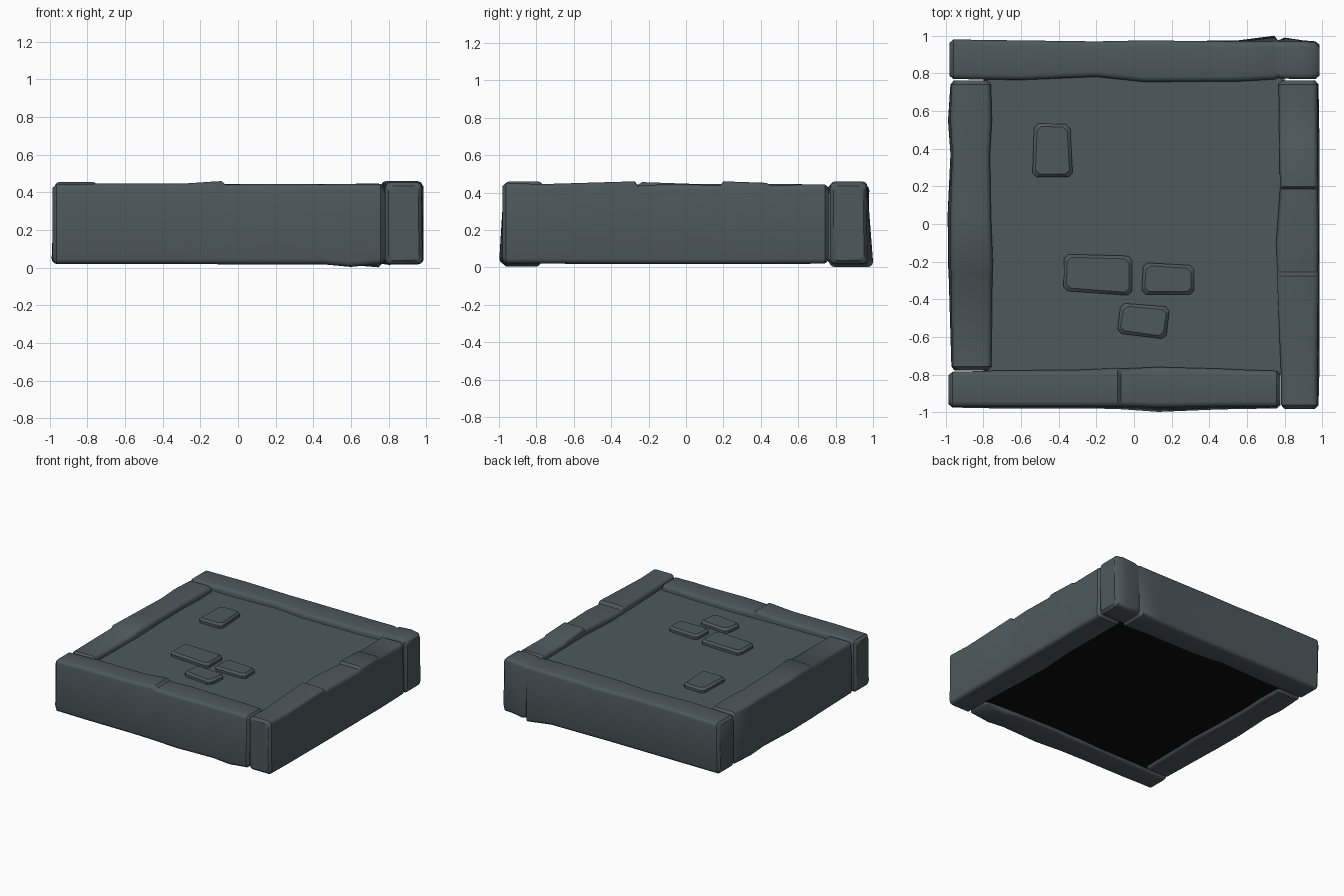
import bpy, bmesh, math
from mathutils import Vector


def material(name, rgb):
    m = bpy.data.materials.new(name)
    m.diffuse_color = (*rgb, 1)
    return m


STONE = material("slate stone", (0.075, 0.098, 0.106))
DARK = material("black underside", (0.004, 0.004, 0.004))


def finish(name, bm, angle=40):
    bmesh.ops.recalc_face_normals(bm, faces=bm.faces)
    me = bpy.data.meshes.new(name)
    bm.to_mesh(me)
    bm.free()
    ob = bpy.data.objects.new(name, me)
    bpy.context.collection.objects.link(ob)
    me.materials.append(STONE)
    bpy.ops.object.select_all(action='DESELECT')
    ob.select_set(True)
    bpy.context.view_layer.objects.active = ob
    bpy.ops.object.shade_smooth_by_angle(angle=math.radians(angle))
    return ob


def section(inner, otop, olow, top, bot, r, shrink=0.0):
    """Rounded cross-section of a kerb stone, as (across, height) points."""
    corners = [(inner + shrink, bot + shrink, 180), (olow - shrink, bot + shrink, 270),
               (otop - shrink, top - shrink, 0), (inner + shrink, top - shrink, 90)]
    pts = []
    for u, z, a0 in corners:
        cu = u + r if a0 in (180, 90) else u - r
        cz = z + r if a0 in (180, 270) else z - r
        for k in range(4):
            a = math.radians(a0 + 30 * k)
            pts.append((cu + r * math.cos(a), cz + r * math.sin(a)))
    return pts


def kerb(name, place, stations):
    """Loft sections: (along, inner, outer top, outer low, top, bottom)."""
    bm = bmesh.new()
    first, last = stations[0], stations[-1]
    loops = [(first[0], section(*first[1:], 0.025, 0.018))]
    loops += [(s[0] + (0.02 if s is first else -0.02 if s is last else 0),
               section(*s[1:], 0.028)) for s in stations]
    loops.append((last[0], section(*last[1:], 0.025, 0.018)))
    rings = [[bm.verts.new(place(s, u, z)) for u, z in pts] for s, pts in loops]
    for a, b in zip(rings, rings[1:]):
        for i in range(len(a)):
            j = (i + 1) % len(a)
            bm.faces.new((a[i], a[j], b[j], b[i]))
    bm.faces.new(rings[0])
    bm.faces.new(rings[-1])
    finish(name, bm)


# Four interlocking kerb stones with worn, chipped edges
kerb("back_kerb", lambda s, u, z: (s, u, z), [
    (-0.98, 0.77, 0.98, 0.97, 0.440, 0.02),
    (-0.60, 0.765, 0.975, 0.97, 0.447, 0.02),
    (-0.20, 0.782, 0.97, 0.97, 0.445, 0.02),
    (0.05, 0.755, 0.975, 0.97, 0.443, 0.02),
    (0.55, 0.757, 0.97, 0.975, 0.445, 0.018),
    (0.745, 0.768, 0.97, 1.00, 0.447, 0.002),
    (0.765, 0.775, 0.97, 0.975, 0.440, 0.02),
    (0.80, 0.772, 0.97, 0.99, 0.452, 0.015),
    (0.90, 0.77, 0.97, 0.975, 0.460, 0.02),
    (0.985, 0.77, 0.965, 0.97, 0.452, 0.02)])
kerb("front_kerb", lambda s, u, z: (s, -u, z), [
    (-0.985, 0.785, 0.97, 0.975, 0.442, 0.02),
    (-0.70, 0.778, 0.97, 0.98, 0.447, 0.02),
    (-0.30, 0.775, 0.97, 0.98, 0.446, 0.02),
    (-0.088, 0.765, 0.97, 0.982, 0.460, 0.018),
    (-0.068, 0.768, 0.97, 0.984, 0.442, 0.018),
    (0.13, 0.76, 0.975, 0.998, 0.445, 0.018),
    (0.45, 0.768, 0.97, 0.985, 0.443, 0.018),
    (0.60, 0.775, 0.97, 0.982, 0.445, 0.004),
    (0.778, 0.78, 0.97, 0.98, 0.442, 0.02)])
kerb("right_kerb", lambda s, u, z: (u, s, z), [
    (-0.982, 0.782, 0.975, 0.98, 0.452, 0.02),
    (-0.78, 0.78, 0.975, 0.985, 0.445, 0.02),
    (-0.275, 0.76, 0.98, 0.985, 0.460, 0.018),
    (-0.255, 0.762, 0.978, 0.985, 0.437, 0.018),
    (-0.10, 0.755, 0.98, 0.985, 0.445, 0.018),
    (0.185, 0.775, 0.978, 0.985, 0.440, 0.018),
    (0.20, 0.775, 0.976, 0.985, 0.460, 0.018),
    (0.43, 0.772, 0.975, 0.985, 0.452, 0.018),
    (0.45, 0.772, 0.975, 0.985, 0.440, 0.018),
    (0.762, 0.768, 0.975, 0.98, 0.444, 0.02)])
kerb("left_kerb", lambda s, u, z: (-u, s, z), [
    (-0.778, 0.758, 0.965, 0.97, 0.442, 0.02),
    (-0.255, 0.752, 0.972, 0.985, 0.442, 0.02),
    (-0.235, 0.748, 0.974, 0.987, 0.456, 0.02),
    (0.05, 0.76, 0.975, 0.99, 0.446, 0.02),
    (0.37, 0.765, 0.965, 0.975, 0.444, 0.02),
    (0.55, 0.755, 0.975, 0.988, 0.446, 0.02),
    (0.762, 0.76, 0.97, 0.975, 0.442, 0.02)])

# Sunken floor slab with a black underside
FLOOR = 0.40
bm = bmesh.new()
bmesh.ops.create_cube(bm, size=1)
for v in bm.verts:
    v.co = (v.co.x * 1.6, v.co.y * 1.6, FLOOR if v.co.z > 0 else 0.04)
slab = finish("floor_slab", bm)
slab.data.materials.append(DARK)
for p in slab.data.polygons:
    if p.normal.z < -0.5:
        p.material_index = 1


# Raised paving stones with clipped corners and bevelled rims
def paver(name, corners):
    bm = bmesh.new()
    q = [Vector(c) for c in corners]
    mid = sum(q, Vector((0, 0))) / 4
    outline = []
    for i, c in enumerate(q):
        for n in (q[i - 1], q[(i + 1) % 4]):
            outline.append(c + (n - c).normalized() * 0.022)
    rings = []
    for inset, z in ((0, FLOOR - 0.01), (0, FLOOR + 0.02), (0.016, FLOOR + 0.036)):
        ring = []
        for p in outline:
            d = p - mid
            w = Vector((math.copysign(inset, d.x), math.copysign(inset, d.y)))
            ring.append(bm.verts.new((*(p - w), z)))
        rings.append(ring)
    for a, b in zip(rings, rings[1:]):
        for i in range(8):
            j = (i + 1) % 8
            bm.faces.new((a[i], a[j], b[j], b[i]))
    bm.faces.new(rings[0])
    bm.faces.new(rings[-1])
    finish(name, bm, 30)


for i, c in enumerate([
        [(-0.54, 0.25), (-0.325, 0.25), (-0.34, 0.53), (-0.53, 0.535)],
        [(-0.375, -0.355), (-0.01, -0.38), (-0.01, -0.17), (-0.37, -0.16)],
        [(0.04, -0.375), (0.32, -0.375), (0.32, -0.22), (0.05, -0.205)],
        [(-0.09, -0.58), (0.17, -0.612), (0.19, -0.44), (-0.07, -0.42)]]):
    paver("paving_stone_%d" % (i + 1), c)
